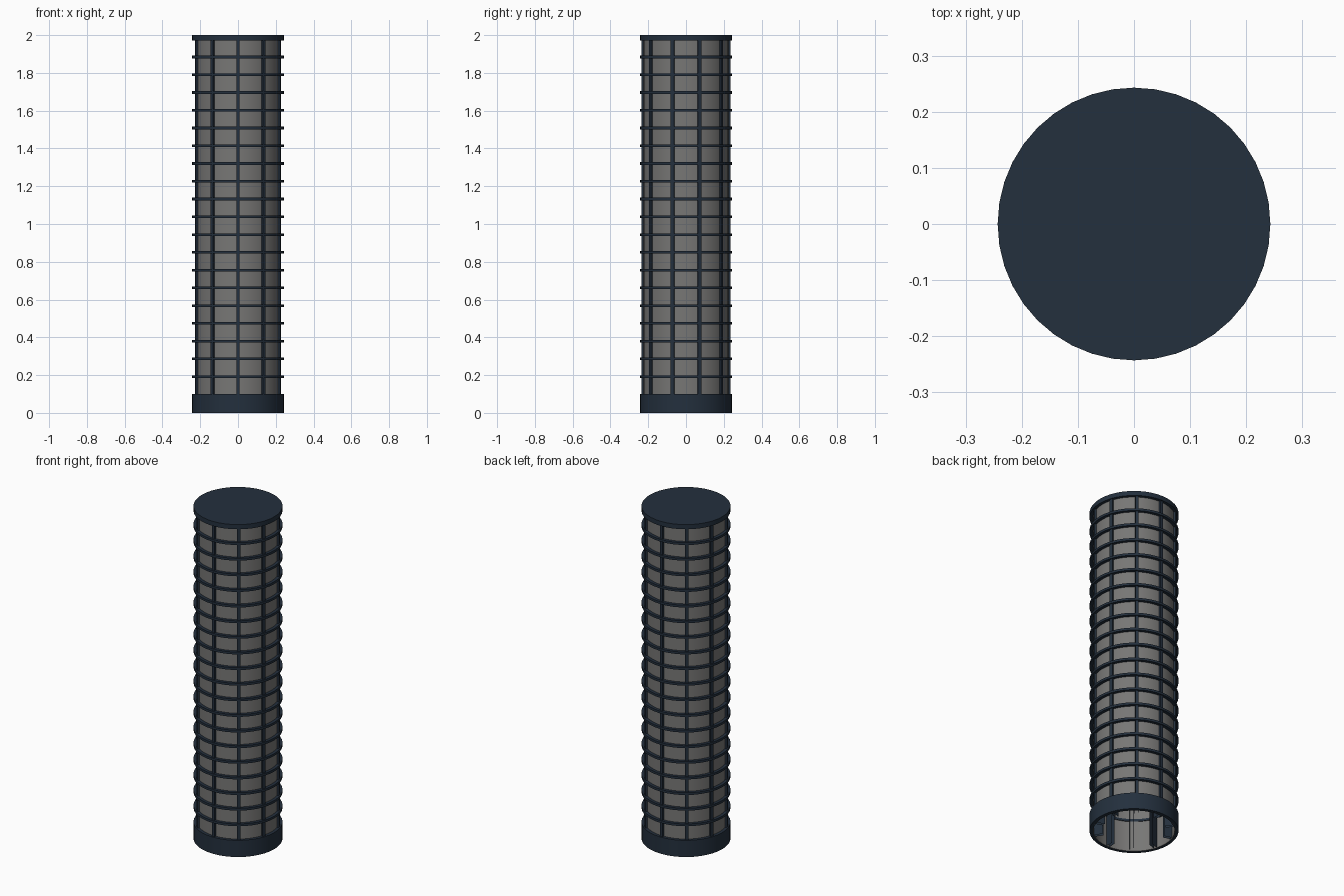
import bpy
import bmesh
from math import cos, sin, pi, radians
from mathutils import Matrix

if "Cube" in bpy.data.objects:
    bpy.data.objects.remove(bpy.data.objects["Cube"], do_unlink=True)

SIDES = 40
R_OUT, R_WALL = 0.243, 0.225
BASE_TOP, CAP_BOTTOM, TOP = 0.1, 1.972, 2.0
FLOORS, STEP = 19, 0.094
MULLIONS = 10


def make_material(name, color):
    mat = bpy.data.materials.new(name)
    mat.use_nodes = True
    mat.diffuse_color = color
    mat.node_tree.nodes["Principled BSDF"].inputs["Base Color"].default_value = color
    return mat


navy = make_material("dark navy metal", (0.017, 0.029, 0.047, 1))
grey = make_material("grey panel", (0.185, 0.183, 0.178, 1))


def finish(bm, name, mat, smooth=True):
    mesh = bpy.data.meshes.new(name)
    bm.to_mesh(mesh)
    bm.free()
    mesh.materials.append(mat)
    obj = bpy.data.objects.new(name, mesh)
    bpy.context.collection.objects.link(obj)
    if smooth:
        bpy.ops.object.select_all(action="DESELECT")
        obj.select_set(True)
        bpy.context.view_layer.objects.active = obj
        bpy.ops.object.shade_smooth_by_angle(angle=radians(30))
    return obj


def add_ring(bm, r_in, r_out, z0, z1):
    """Sweep a rectangular section around the z axis."""
    section = [(r_in, z0), (r_out, z0), (r_out, z1), (r_in, z1)]
    loops = []
    for i in range(SIDES):
        a = 2 * pi * i / SIDES
        loops.append([bm.verts.new((r * cos(a), r * sin(a), z)) for r, z in section])
    for i in range(SIDES):
        p, q = loops[i], loops[(i + 1) % SIDES]
        for j in range(4):
            k = (j + 1) % 4
            bm.faces.new((p[j], q[j], q[k], p[k]))


# Curved wall, open at the bottom
bm = bmesh.new()
add_ring(bm, R_WALL - 0.003, R_WALL, 0, CAP_BOTTOM + 0.005)
finish(bm, "curved_wall", grey)

# Base band
bm = bmesh.new()
add_ring(bm, R_WALL - 0.001, R_OUT, 0, BASE_TOP)
finish(bm, "base_band", navy)

# Roof disc
bm = bmesh.new()
bmesh.ops.create_cone(bm, cap_ends=True, segments=SIDES, radius1=R_OUT, radius2=R_OUT,
                      depth=TOP - CAP_BOTTOM,
                      matrix=Matrix.Translation((0, 0, (TOP + CAP_BOTTOM) / 2)))
finish(bm, "roof_disc", navy)

# Horizontal rings at every floor
bm = bmesh.new()
for k in range(1, FLOORS + 1):
    z = BASE_TOP + k * STEP - 0.002
    add_ring(bm, R_WALL - 0.007, R_OUT, z - 0.007, z + 0.007)
finish(bm, "floor_rings", navy)

# Vertical fins, channel shaped and open toward the centre
bm = bmesh.new()
r_in, r_out, width = 0.175, 0.236, 0.018
for k in range(MULLIONS):
    turn = Matrix.Rotation(2 * pi * k / MULLIONS - pi / 2, 4, "Z")
    place = turn @ Matrix.Translation(((r_in + r_out) / 2, 0, CAP_BOTTOM / 2))
    size = Matrix.Diagonal((r_out - r_in, width, CAP_BOTTOM, 1))
    bmesh.ops.create_cube(bm, size=1, matrix=place @ size)
bm.normal_update()
inner = [f for f in bm.faces
         if f.calc_center_median().xy.length < r_in + 0.001 and abs(f.normal.z) < 0.5]
ends = [f for f in bm.faces if abs(f.normal.z) > 0.5]
bmesh.ops.delete(bm, geom=inner + ends, context="FACES")
finish(bm, "vertical_fins", navy, smooth=False)
